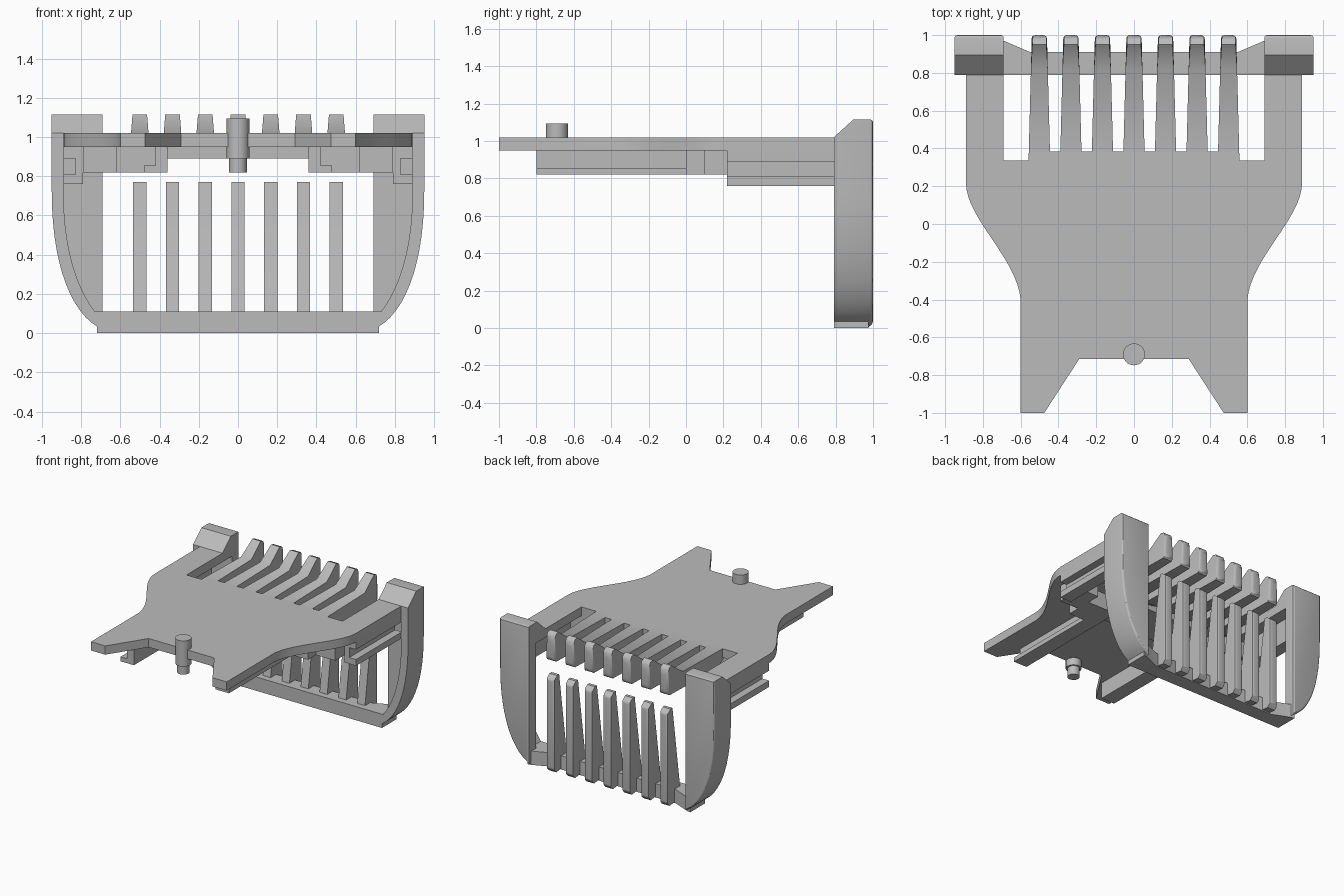
import bpy, bmesh, math
from mathutils import Vector

if "Cube" in bpy.data.objects:
    bpy.data.objects.remove(bpy.data.objects["Cube"])

grey = bpy.data.materials.new("plain grey plastic")
grey.use_nodes = True
grey.diffuse_color = (0.5, 0.5, 0.5, 1)
grey.node_tree.nodes["Principled BSDF"].inputs["Base Color"].default_value = (0.5, 0.5, 0.5, 1)


def bezier(a, b, c, d, n=16):
    """Points along a 2D cubic curve."""
    a, b, c, d = (Vector(p) for p in (a, b, c, d))
    out = []
    for i in range(n + 1):
        t = i / n
        s = 1 - t
        out.append(tuple(a * s**3 + b * 3 * s * s * t + c * 3 * s * t * t + d * t**3))
    return out


def prism(pts, axis, lo, hi):
    """Bmesh of a 2D profile extruded along x, y or z."""
    place = {"x": lambda p, h: (h, p[0], p[1]),
             "y": lambda p, h: (p[0], h, p[1]),
             "z": lambda p, h: (p[0], p[1], h)}[axis]
    bm = bmesh.new()
    face = bm.faces.new([bm.verts.new(place(p, lo)) for p in pts])
    ext = bmesh.ops.extrude_face_region(bm, geom=[face])
    move = Vector(place((0, 0), hi - lo))
    for v in ext["geom"]:
        if isinstance(v, bmesh.types.BMVert):
            v.co += move
    bmesh.ops.recalc_face_normals(bm, faces=bm.faces)
    return bm


def bevel_where(bm, rule, size, segments=3):
    edges = [e for e in bm.edges if rule(e.verts[0].co) and rule(e.verts[1].co)]
    bmesh.ops.bevel(bm, geom=edges, offset=size, segments=segments,
                    profile=0.5, affect="EDGES", clamp_overlap=True)


def smooth(obj, angle):
    obj.data.shade_smooth()
    obj.data.set_sharp_from_angle(angle=math.radians(angle))


def finish(name, bm, mirror=False, angle=30):
    me = bpy.data.meshes.new(name)
    bm.to_mesh(me)
    bm.free()
    me.materials.append(grey)
    obj = bpy.data.objects.new(name, me)
    bpy.context.collection.objects.link(obj)
    smooth(obj, angle)
    if mirror:
        mod = obj.modifiers.new("mirror", "MIRROR")
        mod.use_clip = True
    return obj


# Flat base plate with forked front and two rear arms
half = [(0.29, -0.715), (0.475, -1), (0.6, -1)]
half += bezier((0.6, -0.4), (0.62, -0.18), (0.89, 0.03), (0.89, 0.22))
half += [(0.89, 0.82), (0.69, 0.82), (0.69, 0.335), (0.55, 0.335), (0.55, 0.385)]
outline = half + [(-x, y) for x, y in reversed(half)]
finish("base_plate", prism(outline, "z", 0.95, 1.02))

# Curved side pillars with chamfered top and recessed front
curve = bezier((0.95, 0.72), (0.95, 0.3), (0.82, 0), (0.6, 0))
side = [(0.69, 1.115), (0.95, 1.115)] + [p for p in curve if p[0] > 0.7] + [(0.69, 0.013)]
bm = prism(side, "y", 0.79, 1.0)
cut = bmesh.ops.bisect_plane(bm, geom=bm.verts[:] + bm.edges[:] + bm.faces[:],
                             plane_co=(0, 0.79, 1.02), plane_no=(0, -0.67, 0.74),
                             clear_outer=True)
rim = [e for e in cut["geom_cut"] if isinstance(e, bmesh.types.BMEdge)]
bmesh.ops.holes_fill(bm, edges=rim)
bmesh.ops.recalc_face_normals(bm, faces=bm.faces)
bevel_where(bm, lambda c: c.y > 0.999, 0.018)
pillar = finish("side_pillar", bm)
recess = [(0.6, 0.95), (0.89, 0.95)]
recess += bezier((0.89, 0.72), (0.89, 0.45), (0.83, 0.24), (0.73, 0.11), 12) + [(0.6, 0.11)]
cutter = finish("recess_cutter", prism(recess, "y", 0.7, 0.91))
cutter.hide_render = True
mod = pillar.modifiers.new("recess", "BOOLEAN")
mod.operation = "DIFFERENCE"
mod.object = cutter
bpy.context.view_layer.objects.active = pillar
bpy.ops.object.modifier_apply(modifier="recess")
bpy.data.objects.remove(cutter)
smooth(pillar, 30)
pillar.modifiers.new("mirror", "MIRROR")

# Bottom bar joining the pillars
bar = [(0.72, 0.79), (0.72, 0.975), (0.69, 0.97), (0.55, 0.91)]
finish("bottom_bar", prism(bar + [(-x, y) for x, y in reversed(bar)], "z", 0, 0.11))

# Two facing rows of comb teeth
upper = [(0.3, 0.95), (0.3, 1.02), (0.82, 1.02), (0.95, 1.115), (0.98, 1.105),
         (1, 1.07), (1, 0.91), (0.98, 0.89), (0.4, 0.89)]
lower = [(0.82, 0.02), (0.84, 0.11), (0.935, 0.77), (0.96, 0.77), (1, 0.74),
         (1, 0.03), (0.97, 0)]
for i in range(-3, 4):
    bm = prism(upper, "x", -1, 1)
    for v in bm.verts:
        v.co.x *= 0.056 - 0.016 * (v.co.y - 0.385) / 0.615
        if v.co.z > 1.03:
            v.co.x *= 0.9
    bevel_where(bm, lambda c: c.y > 0.999, 0.022)
    bmesh.ops.translate(bm, verts=bm.verts, vec=(i * 0.167, 0, 0))
    finish("upper_tooth", bm, angle=50)
    bm = prism(lower, "x", -0.034, 0.034)
    bevel_where(bm, lambda c: c.y > 0.999, 0.015)
    bmesh.ops.translate(bm, verts=bm.verts, vec=(i * 0.167, 0, 0))
    finish("lower_tooth", bm)


def rail(name, pts, lo, hi):
    finish(name, prism(pts, "y", lo, hi), mirror=True)


def rect(x0, x1, z0, z1):
    return [(x0, z0), (x1, z0), (x1, z1), (x0, z1)]


# Guide rails and stops under the plate
rail("inner_rail", [(0.36, 0.82), (0.48, 0.82), (0.48, 0.855), (0.42, 0.855),
                    (0.42, 0.95), (0.36, 0.95)], -0.8, 0)
rail("outer_rail", [(0.79, 0.76), (0.89, 0.76), (0.89, 0.81), (0.83, 0.81),
                    (0.83, 0.89), (0.89, 0.89), (0.89, 0.95), (0.79, 0.95)], 0.22, 0.8)
rail("inner_stop", rect(0.36, 0.62, 0.82, 0.95), 0, 0.22)
rail("outer_stop", rect(0.62, 0.79, 0.82, 0.95), 0.1, 0.33)
finish("cross_rib", prism(rect(-0.36, 0.36, 0.89, 0.95), "y", 0, 0.33))

# Round locating pin with a narrower foot
for name, radius, lo, hi in (("pin", 0.058, 0.89, 1.095), ("pin_foot", 0.045, 0.82, 0.89)):
    circle = [(radius * math.cos(a * math.tau / 32), radius * math.sin(a * math.tau / 32) - 0.69)
              for a in range(32)]
    finish(name, prism(circle, "z", lo, hi))
